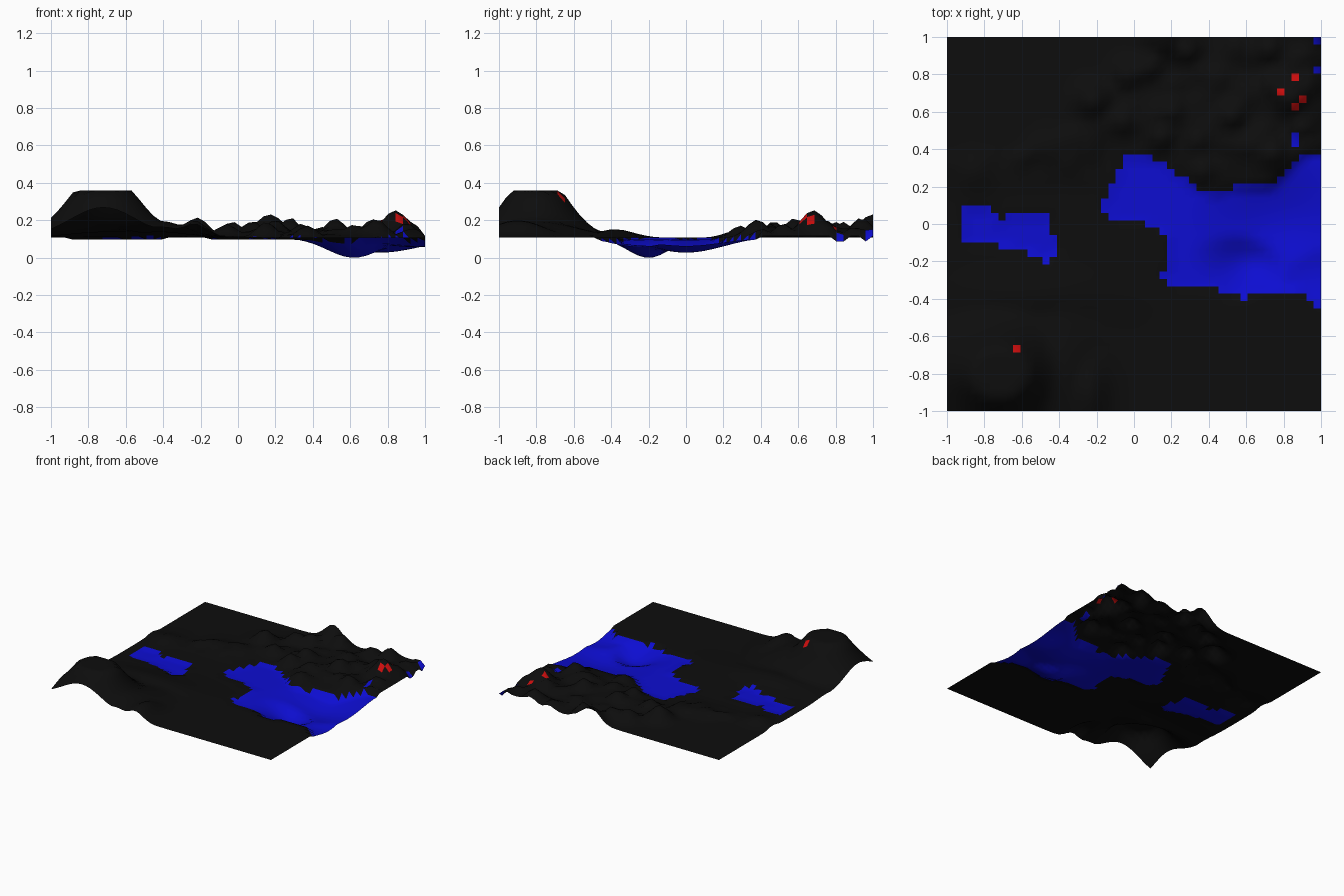
import bpy, math
from mathutils import noise, Vector

if "Cube" in bpy.data.objects:
    bpy.data.objects.remove(bpy.data.objects["Cube"])

N = 51            # cells per side
C = 2 / N
BASE = 0.108


def blob(x, y, cx, cy, rx, ry):
    return math.exp(-((x - cx) / rx) ** 2 - ((y - cy) / ry) ** 2)


def inside(x, y, poly):
    hit = False
    for (ax, ay), (bx, by) in zip(poly, poly[1:] + poly[:1]):
        if (ay > y) != (by > y) and x < ax + (y - ay) * (bx - ax) / (by - ay):
            hit = not hit
    return hit


# Outlines of the water
LAKE = [(-.05, .355), (.1, .355), (.2, .3), (.34, .19), (.45, .16), (.52, .2), (.72, .2),
        (.8, .28), (.92, .38), (1.1, .39), (1.1, -.54), (.9, -.37), (.62, -.36), (.6, -.4),
        (.48, -.38), (.44, -.35), (.22, -.35), (.15, -.28), (.19, -.2), (.19, -.06),
        (.02, .01), (-.1, 0), (-.17, .09), (-.12, .2)]
POND = [(-.91, .08), (-.75, .08), (-.74, .01), (-.67, .04), (-.44, .04), (-.43, -.07),
        (-.39, -.08), (-.4, -.17), (-.48, -.2), (-.57, -.15), (-.67, -.12), (-.91, -.11)]
# Mountain peaks: x, y, rise above the plain, radius
PEAKS = [(.84, .68, .147, .1), (.17, 1.0, .125, .11), (.28, .93, .11, .07), (.52, .58, .105, .08),
         (.72, .94, .105, .08), (.75, .74, .1, .08), (.62, .42, .07, .08), (.74, .38, .1, .08),
         (.92, .74, .09, .07), (.37, .29, .065, .07), (-.03, .8, .085, .08), (-.06, .55, .08, .07),
         (.2, .6, .095, .08), (.34, .45, .075, .07), (.45, .78, .06, .07), (.15, .47, .09, .07),
         (-.22, .66, .11, .09), (-.45, .4, .045, .1), (-.85, .28, .04, .1), (.55, .95, .06, .07),
         (.9, .52, .08, .07), (.9, .9, .06, .07), (.08, .84, .09, .07)]


def height(x, y):
    # water bed
    dip = max(.108 * blob(x, y, .62, -.2, .2, .16), .08 * blob(x, y, .76, 0, .31, .27),
              .05 * blob(x, y, .95, -.25, .3, .2))
    if inside(x, y, LAKE):
        return BASE - max(dip, .01)
    if inside(x, y, POND):
        return BASE - .01
    # flat-topped hill at the front left, with lower shoulders
    hill = 0.37 * blob(x, y, -.72, -.8, .25, .22)
    side = max(0.095 * blob(x, y, -.24, -.9, .1, .2),
               0.09 * blob(x, y, -.42, -.8, .2, .3),
               0.045 * blob(x, y, -.55, -.38, .4, .14))
    z = BASE + min(0.252, max(hill, side))
    # mountain band running to the back right
    band = max(p[2] * blob(x, y, p[0], p[1], p[3], p[3]) for p in PEAKS)
    line = .3 + .45 * max(0, x + .8) if x < .3 else .8 + .5 * (x - .3)
    low = .2 if x < -.2 else .38 if x < .25 else .22
    mask = min(1, max(0, (line + .1 - y) / .12)) * min(1, max(0, (y - low) / .15))
    rough = .03 + .045 * noise.noise(Vector((x * 8, y * 8, 3)))
    z += max(band, rough * mask)
    # right rim falls back to the plain, with two small wet notches
    if x > .97 and y > .4:
        z = .118 - .03 * (abs(y - .82) < .03 or abs(y - .97) < .03)
    return z


def material(name, rgb):
    m = bpy.data.materials.new(name)
    m.diffuse_color = (*rgb, 1)
    m.use_nodes = True
    m.node_tree.nodes["Principled BSDF"].inputs["Base Color"].default_value = m.diffuse_color
    return m


verts = [(i * C - 1, j * C - 1, height(i * C - 1, j * C - 1))
         for j in range(N + 1) for i in range(N + 1)]
low = min(v[2] for v in verts)
verts = [(x, y, z - low) for x, y, z in verts]
faces = [(j * (N + 1) + i, j * (N + 1) + i + 1, (j + 1) * (N + 1) + i + 1, (j + 1) * (N + 1) + i)
         for j in range(N) for i in range(N)]
mesh = bpy.data.meshes.new("terrain")
mesh.from_pydata(verts, [], faces)
terrain = bpy.data.objects.new("terrain", mesh)
bpy.context.collection.objects.link(terrain)
for m in (material("ground", (.004, .004, .004)), material("water", (.004, .004, .64)),
          material("marker", (.6, .004, .004))):
    mesh.materials.append(m)

# Colour each cell: water, single marker cells, ground
MARKERS = {(20, 18), (22, 20), (23, 17), (22, 16), (-16, -17)}
WET = {(22, 12), (22, 11), (25, 25), (25, 21)}
for p in mesh.polygons:
    x, y = p.center.x, p.center.y
    key = (round(x / C), round(y / C))
    p.use_smooth = True
    if key in MARKERS:
        p.material_index = 2
    elif key in WET or inside(x, y, LAKE) or inside(x, y, POND):
        p.material_index = 1
